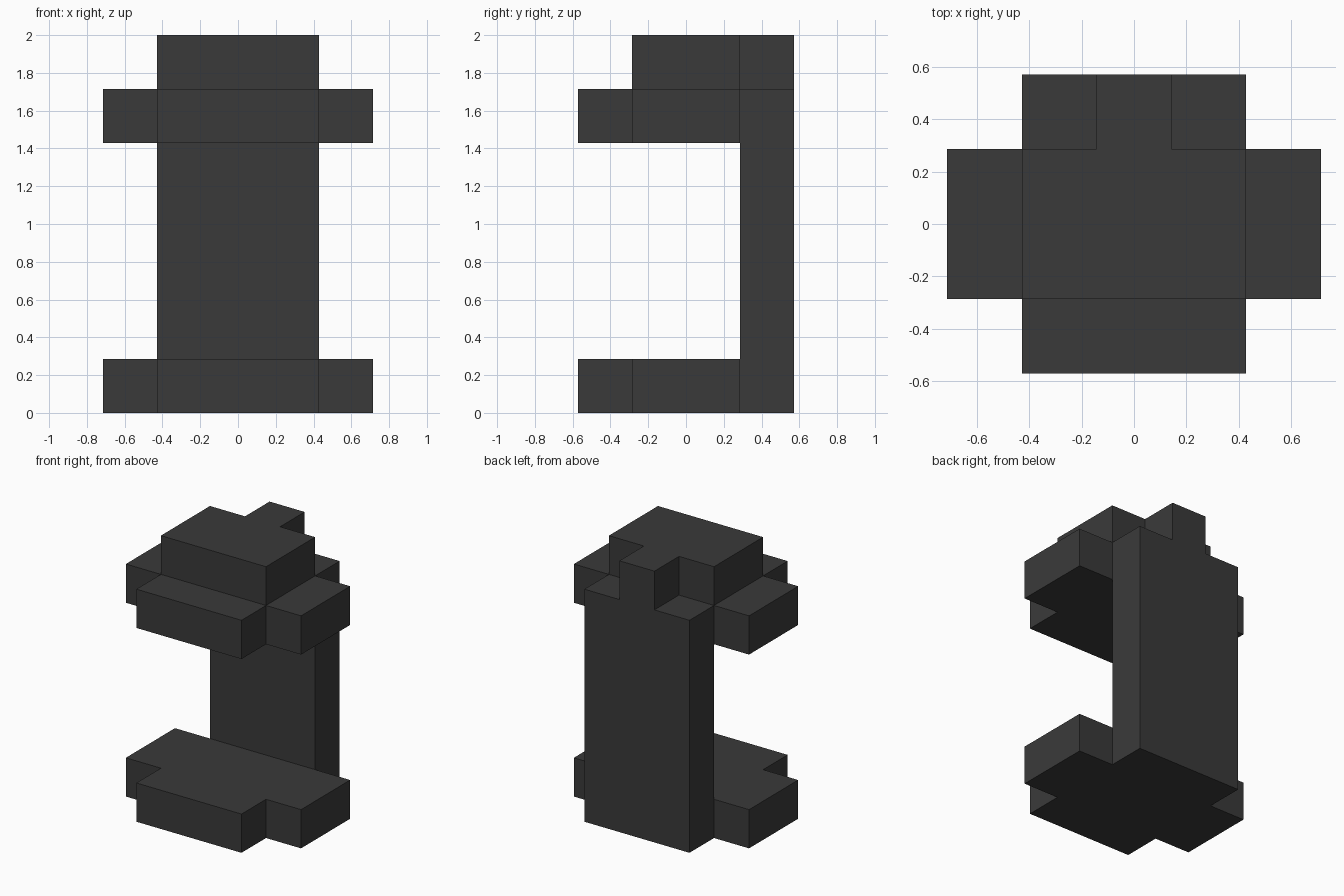
import bpy
import bmesh

if "Cube" in bpy.data.objects:
    bpy.data.objects.remove(bpy.data.objects["Cube"])

U = 2 / 7  # one block of the grid

dark_grey = bpy.data.materials.new("dark_grey")
dark_grey.diffuse_color = (0.042, 0.042, 0.042, 1)
dark_grey.use_nodes = True
dark_grey.node_tree.nodes["Principled BSDF"].inputs["Base Color"].default_value = dark_grey.diffuse_color


def extrude_outline(name, half, z0, z1):
    """Extrude a left-right symmetric outline; half lists its right side, front to back."""
    outline = half + [(-x, y) for x, y in reversed(half)]
    bm = bmesh.new()
    face = bm.faces.new([bm.verts.new((x * U, y * U, z0 * U)) for x, y in outline])
    top = bmesh.ops.extrude_face_region(bm, geom=[face], use_keep_orig=True)
    verts = [v for v in top["geom"] if isinstance(v, bmesh.types.BMVert)]
    bmesh.ops.translate(bm, verts=verts, vec=(0, 0, (z1 - z0) * U))
    bmesh.ops.recalc_face_normals(bm, faces=bm.faces)
    mesh = bpy.data.meshes.new(name)
    bm.to_mesh(mesh)
    bm.free()
    mesh.materials.append(dark_grey)
    obj = bpy.data.objects.new(name, mesh)
    bpy.context.collection.objects.link(obj)
    return obj


# Cross-shaped plates, the same at the bottom and near the top
cross = [(1.5, -2), (1.5, -1), (2.5, -1), (2.5, 1), (1.5, 1), (1.5, 2)]
extrude_outline("base_plate", cross, 0, 1)
extrude_outline("upper_plate", cross, 5, 6)

# Flat column along the back joining the plates
extrude_outline("back_column", [(1.5, 1), (1.5, 2)], 1, 5)

# Cap with a narrow tab at the back
extrude_outline("top_cap", [(1.5, -1), (1.5, 1), (0.5, 1), (0.5, 2)], 6, 7)
